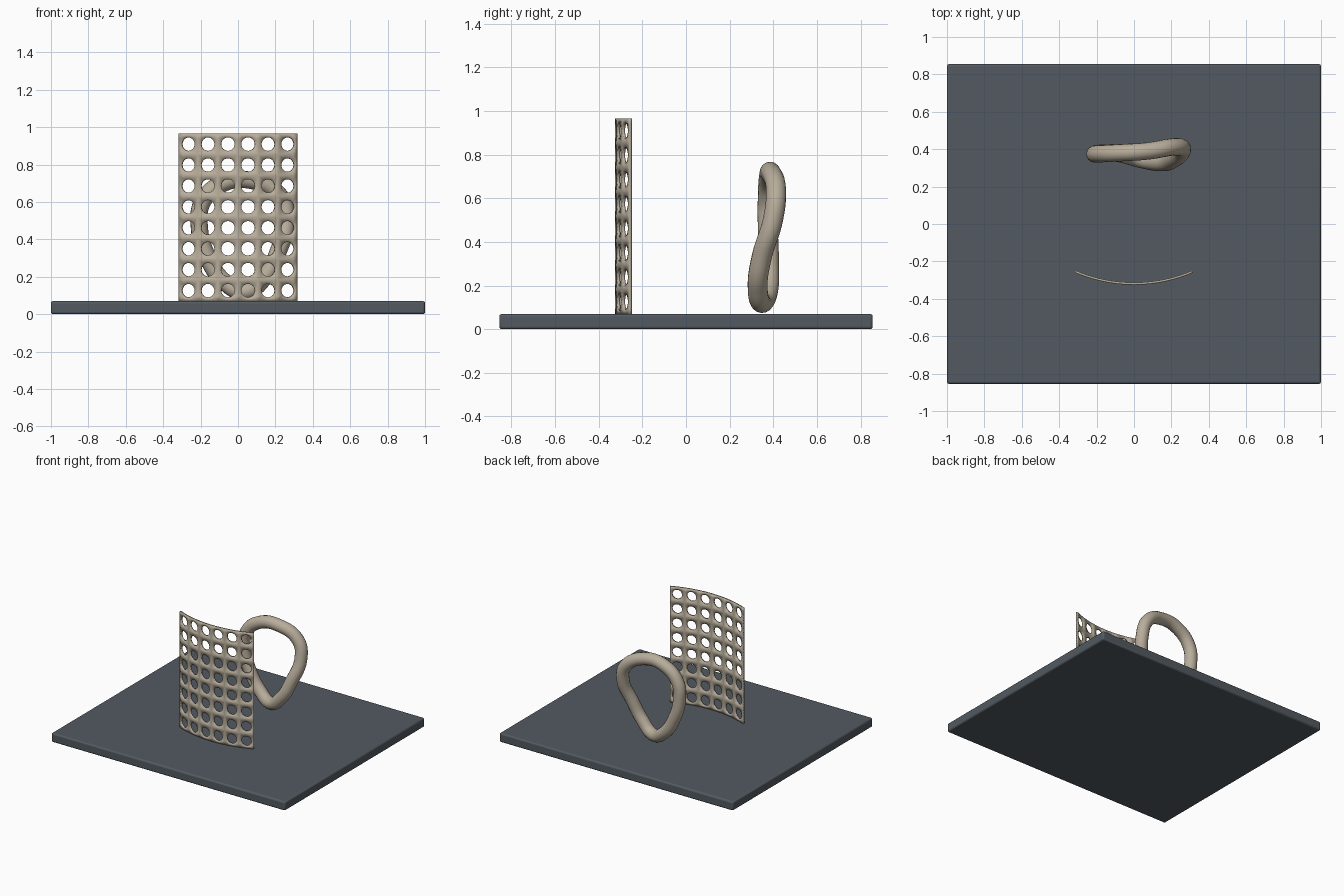
import bpy, bmesh
from math import sin, cos, pi, asin

cube = bpy.data.objects.get("Cube")
if cube:
    bpy.data.objects.remove(cube, do_unlink=True)


def material(name, rgb):
    m = bpy.data.materials.new(name)
    m.use_nodes = True
    m.diffuse_color = (*rgb, 1)
    m.node_tree.nodes["Principled BSDF"].inputs["Base Color"].default_value = (*rgb, 1)
    return m


def add(name, data, mat):
    ob = bpy.data.objects.new(name, data)
    data.materials.append(mat)
    bpy.context.collection.objects.link(ob)
    bpy.ops.object.select_all(action="DESELECT")
    ob.select_set(True)
    bpy.context.view_layer.objects.active = ob
    return ob


def mesh_from(bm, name):
    me = bpy.data.meshes.new(name)
    bm.to_mesh(me)
    bm.free()
    return me


slate = material("slate", (0.085, 0.102, 0.12))
tan = material("tan", (0.48, 0.42, 0.33))
FLOOR = 0.07

# Base slab with softened edges
bm = bmesh.new()
bmesh.ops.create_cube(bm, size=1)
for v in bm.verts:
    v.co = (v.co.x * 2, v.co.y * 1.71, (v.co.z + 0.5) * FLOOR)
slab = add("base_slab", mesh_from(bm, "base_slab"), slate)
bevel = slab.modifiers.new("edge", "BEVEL")
bevel.width, bevel.segments = 0.012, 3
bpy.ops.object.shade_smooth_by_angle()

# Curved screen: a grid of cells, each a square with a round hole
COLS, ROWS, SEGS = 6, 8, 24
RADIUS, HALF_WIDTH, HEIGHT, HOLE = 0.795, 0.315, 0.895, 0.036
arc = 2 * RADIUS * asin(HALF_WIDTH / RADIUS)
cw, ch = arc / COLS, HEIGHT / ROWS


def bent(s, z):
    a = s / RADIUS
    return (RADIUS * sin(a), -0.319 + RADIUS * (1 - cos(a)), FLOOR + z)


bm = bmesh.new()
for col in range(COLS):
    for row in range(ROWS):
        s0, z0 = (col + 0.5) * cw - arc / 2, (row + 0.5) * ch
        inner, outer = [], []
        for i in range(SEGS):
            c, s = cos(2 * pi * i / SEGS), sin(2 * pi * i / SEGS)
            k = 0.5 / max(abs(c), abs(s))
            inner.append(bm.verts.new(bent(s0 + HOLE * c, z0 + HOLE * s)))
            outer.append(bm.verts.new(bent(s0 + k * c * cw, z0 + k * s * ch)))
        for i in range(SEGS):
            j = (i + 1) % SEGS
            bm.faces.new((inner[i], outer[i], outer[j], inner[j]))
bmesh.ops.remove_doubles(bm, verts=bm.verts, dist=0.0005)
bmesh.ops.recalc_face_normals(bm, faces=bm.faces)
screen = add("perforated_screen", mesh_from(bm, "perforated_screen"), tan)
solid = screen.modifiers.new("thickness", "SOLIDIFY")
solid.thickness, solid.offset = 0.012, 0
bpy.ops.object.shade_smooth_by_angle()

# Twisted egg-shaped loop standing behind the screen
path = [
    (0.04, 0.345, 0.121), (0.145, 0.328, 0.2), (0.215, 0.348, 0.335),
    (0.259, 0.398, 0.5), (0.225, 0.413, 0.63), (0.07, 0.39, 0.715),
    (-0.09, 0.38, 0.695), (-0.19, 0.375, 0.6), (-0.207, 0.375, 0.47),
    (-0.165, 0.38, 0.31), (-0.075, 0.376, 0.175),
]
curve = bpy.data.curves.new("twisted_loop", "CURVE")
curve.dimensions = "3D"
curve.bevel_depth, curve.bevel_resolution, curve.resolution_u = 0.046, 6, 12
spline = curve.splines.new("BEZIER")
spline.bezier_points.add(len(path) - 1)
spline.use_cyclic_u = True
for point, co in zip(spline.bezier_points, path):
    point.co = co
    point.handle_left_type = point.handle_right_type = "AUTO"
loop = add("twisted_loop", curve, tan)
bpy.ops.object.convert(target="MESH")
bpy.ops.object.shade_smooth()
